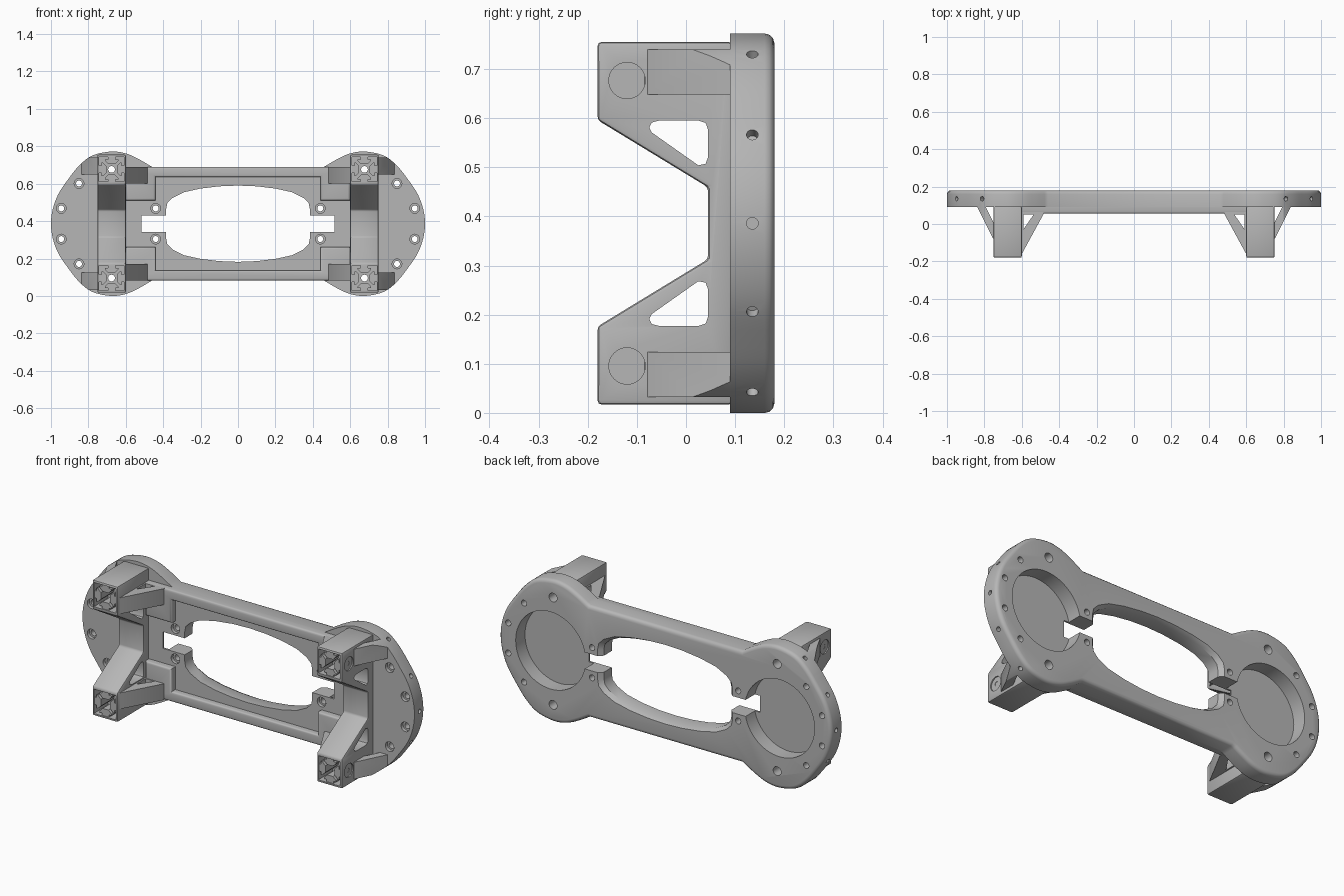
import bpy, bmesh, math
from mathutils import Vector

old = bpy.data.objects.get("Cube")
if old:
    bpy.data.objects.remove(old, do_unlink=True)

MID = 0.386          # height of the symmetry plane; parts are built around it
BOTH = (-1, 1)

grey = bpy.data.materials.new("plain grey")
grey.use_nodes = True
grey.diffuse_color = (0.47, 0.47, 0.47, 1)
grey.node_tree.nodes["Principled BSDF"].inputs["Base Color"].default_value = (0.47, 0.47, 0.47, 1)


def prism(name, pts, t0, t1, axis="Y", grow=1.0, round_at=None, width=0.02):
    """Extrude an outline along an axis, optionally rounding the rim of one cap."""
    place = {"X": lambda u, v, t: (t, u, v),
             "Y": lambda u, v, t: (u, t, v),
             "Z": lambda u, v, t: (u, v, t)}[axis]
    bm = bmesh.new()
    a = [bm.verts.new(place(u, v, t0)) for u, v in pts]
    b = [bm.verts.new(place(u * grow, v * grow, t1)) for u, v in pts]
    caps = [bm.faces.new(a), bm.faces.new(b)]
    for i in range(len(a)):
        j = (i + 1) % len(a)
        bm.faces.new((a[i], a[j], b[j], b[i]))
    bmesh.ops.recalc_face_normals(bm, faces=bm.faces)
    if round_at is not None:
        bmesh.ops.bevel(bm, geom=list(caps[round_at].edges), offset=width, segments=3,
                        profile=0.5, affect="EDGES", clamp_overlap=True)
    mesh = bpy.data.meshes.new(name)
    bm.to_mesh(mesh)
    bm.free()
    mesh.materials.append(grey)
    ob = bpy.data.objects.new(name, mesh)
    bpy.context.collection.objects.link(ob)
    return ob


def disc(x, z, r, n=24):
    return [(x + r * math.cos(math.tau * i / n), z + r * math.sin(math.tau * i / n)) for i in range(n)]


def rect(u0, v0, u1, v1):
    return [(u0, v0), (u1, v0), (u1, v1), (u0, v1)]


def apply(ob, kind, **settings):
    mod = ob.modifiers.new(kind.lower(), kind)
    for key, value in settings.items():
        setattr(mod, key, value)
    bpy.context.view_layer.objects.active = ob
    bpy.ops.object.modifier_apply(modifier=mod.name)


def combine(ob, other, operation="DIFFERENCE"):
    apply(ob, "BOOLEAN", object=other, operation=operation, solver="EXACT")
    bpy.data.objects.remove(other, do_unlink=True)


def cut(ob, *args, **kw):
    combine(ob, prism("cutter", *args, **kw))


def smooth_quarter(pts, steps=4):
    """Spline through the points of one quarter outline."""
    p = [Vector(q) for q in pts]
    p = [2 * p[0] - p[1]] + p + [Vector((p[-2].x, -p[-2].y))]
    out = []
    for i in range(1, len(p) - 2):
        for s in range(steps):
            t = s / steps
            m0, m1 = (p[i + 1] - p[i - 1]) / 2, (p[i + 2] - p[i]) / 2
            v = ((2 * t**3 - 3 * t**2 + 1) * p[i] + (t**3 - 2 * t**2 + t) * m0
                 + (3 * t**2 - 2 * t**3) * p[i + 1] + (t**3 - t**2) * m1)
            out.append((v.x, v.y))
    return out + [tuple(pts[-1])]


def four_way(q):
    """Mirror a quarter outline into a closed loop."""
    right = q + [(x, -z) for x, z in reversed(q)]
    loop = []
    for x, z in right + [(-x, -z) for x, z in right]:
        if not loop or (Vector((x, z)) - Vector(loop[-1])).length > 1e-5:
            loop.append((x, z))
    if (Vector(loop[0]) - Vector(loop[-1])).length < 1e-5:
        loop.pop()
    return loop


# Main plate: two rounded ears joined by a waist
outline = four_way(smooth_quarter([(0.46, 0.304), (0.53, 0.345), (0.6, 0.376), (0.68, 0.386),
                                   (0.78, 0.364), (0.85, 0.31), (0.91, 0.235), (0.96, 0.16),
                                   (0.99, 0.08), (1, 0)]))
plate = prism("main_plate", outline, 0.09, 0.18, round_at=1)

# Central window with a flared back rim, and the slot that reaches the pockets
window = four_way([(0, 0.204), (0.1, 0.2), (0.2, 0.188), (0.29, 0.168), (0.35, 0.138),
                   (0.378, 0.11), (0.384, 0.08), (0.384, 0)])
cut(plate, window, 0.0, 0.3)
cut(plate, window, 0.158, 0.185, grow=1.07)
cut(plate, rect(-0.515, -0.045, 0.515, 0.045), 0.0, 0.3)

for sx in BOTH:
    # Round pocket in the back of each ear
    cut(plate, disc(sx * 0.69, 0, 0.21, 64), 0.1, 0.3)
    for sz in BOTH:
        # Counterbored ear and tab holes, and the holes behind the sockets
        for x, z in ((0.85, 0.215), (0.945, 0.082), (0.44, 0.082)):
            cut(plate, disc(sx * x, sz * z, 0.016), 0.0, 0.3)
            cut(plate, disc(sx * x, sz * z, 0.026), 0.0, 0.108)
        cut(plate, disc(sx * 0.675, sz * 0.292, 0.024), 0.0, 0.3)
    # Radial holes around the ear rim
    for x, z in ((1, 0), (0.95, 0.181), (0.95, -0.181), (0.81, 0.34), (0.81, -0.34)):
        drill = prism("drill", disc(0, 0, 0.012, 16), -0.03, 0.03, axis="X")
        drill.location = (sx * x, 0.135, z)
        drill.rotation_euler.y = -math.atan2(z, sx * (x - 0.6))
        bpy.context.view_layer.update()
        combine(plate, drill)

# Raised stepped rails along the front
rail = prism("front_rails", [(-0.6, 0.304), (0.6, 0.304), (0.6, 0.124), (0.44, 0.124), (0.44, 0.249),
                             (-0.44, 0.249), (-0.44, 0.124), (-0.6, 0.124)],
             0.055, 0.095, round_at=0, width=0.012)

# Upright bracket with two forward arms
upper = [(0.095, 0.369), (-0.18, 0.369), (-0.18, 0.21), (0.045, 0.073)]
bracket = prism("arm_bracket", upper + [(y, -z) for y, z in reversed(upper)], 0.6, 0.752, axis="X")
apply(bracket, "BEVEL", width=0.008, segments=2, limit_method="ANGLE")
lightening = [(-0.07, 0.205), (-0.055, 0.209), (0.025, 0.209), (0.04, 0.204), (0.045, 0.19),
              (0.045, 0.135), (0.04, 0.121), (0.025, 0.118), (-0.07, 0.185), (-0.075, 0.195)]
for s in BOTH:
    zc = s * 0.2905
    cut(bracket, [(y, s * z) for y, z in lightening], 0.5, 0.9, axis="X")
    cut(bracket, rect(0.61, zc - 0.066, 0.742, zc + 0.066), -0.3, -0.06)
    cut(bracket, disc(0.676, zc, 0.018), -0.3, 0.3)
    cut(bracket, disc(-0.12, zc, 0.037, 32), 0.746, 0.8, axis="X")
    cut(bracket, disc(-0.12, zc, 0.012, 16), 0.7, 0.8, axis="X")

parts = [bracket]

# T-shaped tongues inside the sockets
half = [(0.02, -0.002), (0.02, 0.012), (0.036, 0.012), (0.036, 0.02), (0.018, 0.038)]
tongue = half + [(-u, v) for u, v in reversed(half)]
for i in range(4):
    c, s = round(math.cos(i * math.pi / 2)), round(math.sin(i * math.pi / 2))
    pts = [(0.676 + c * u - s * (v - 0.066), 0.2905 + s * u + c * (v - 0.066)) for u, v in tongue]
    parts.append(prism("socket_tongue", pts, -0.174, -0.055))

# Inner gusset, with a triangular opening
inner = prism("inner_gusset", [(0.605, -0.17), (0.605, 0.095), (0.485, 0.095), (0.485, 0.05)],
              0.215, 0.303, axis="Z")
cut(inner, [(0.592, -0.03), (0.592, 0.05), (0.537, 0.05)], 0.1, 0.4, axis="Z")
parts.append(inner)

# Outer gusset strut, trimmed to the ear outline
outer = prism("outer_gusset", [(0.745, -0.085), (0.755, -0.075), (0.84, 0.095), (0.795, 0.095),
                               (0.755, 0.015), (0.745, 0.0)], 0.262, 0.354, axis="Z")
combine(outer, prism("trim", outline, -0.3, 0.3), "INTERSECT")
parts.append(outer)

# Mirror the repeated parts to the other corners
for ob in parts:
    apply(ob, "MIRROR", use_axis=(True, False, ob is not bracket), use_mirror_merge=False)
apply(rail, "MIRROR", use_axis=(False, False, True), use_mirror_merge=False)

# Lift everything onto the ground and smooth the curved faces
bpy.ops.object.select_all(action="DESELECT")
for ob in parts + [plate, rail]:
    ob.location.z = MID
    ob.select_set(True)
bpy.context.view_layer.objects.active = plate
bpy.ops.object.shade_smooth_by_angle(angle=math.radians(35))
